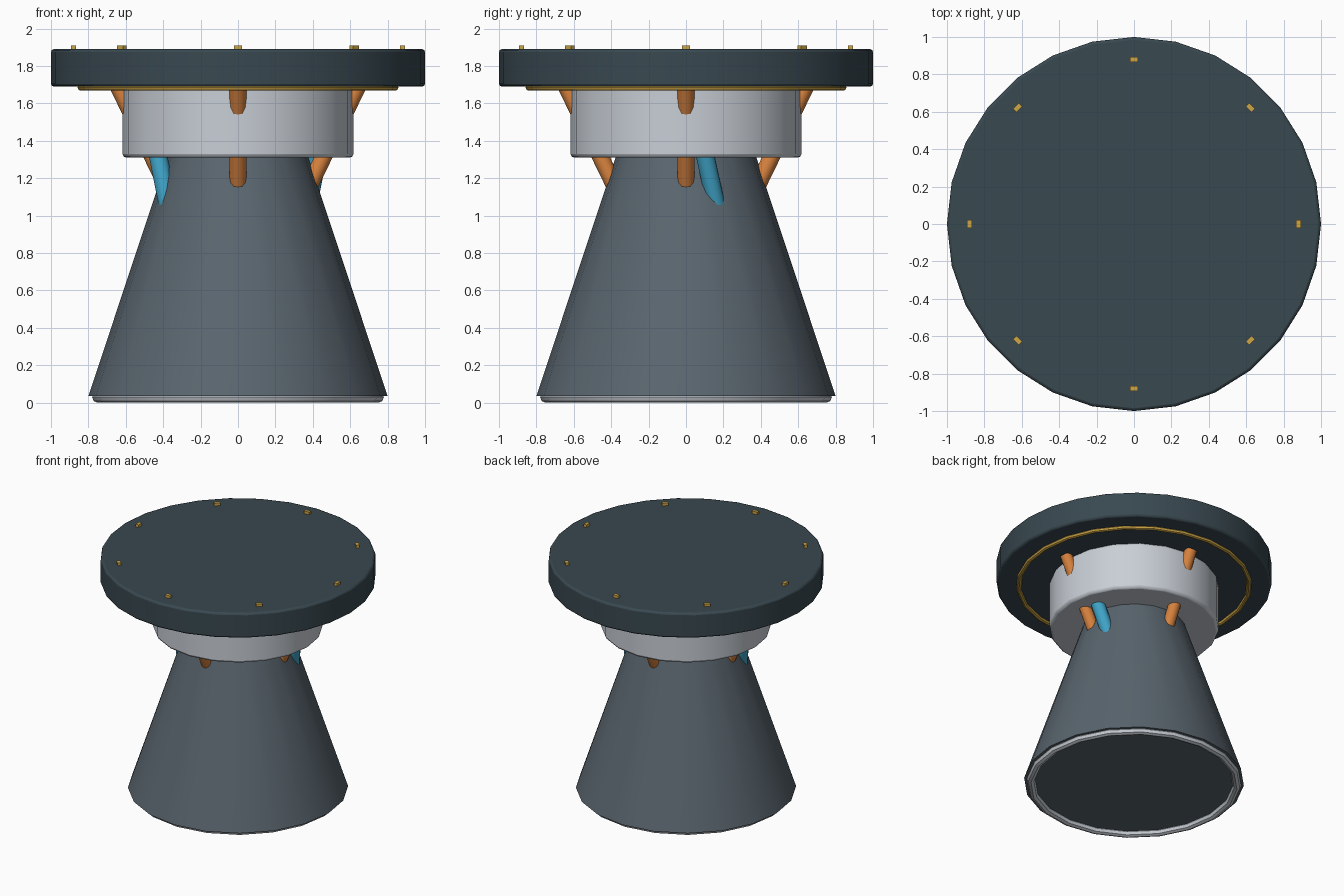
import bpy
from math import sin, cos, pi, radians
from mathutils import Vector

if "Cube" in bpy.data.objects:
    bpy.data.objects.remove(bpy.data.objects["Cube"])


def material(name, r, g, b):
    m = bpy.data.materials.new(name)
    m.diffuse_color = (r, g, b, 1)
    m.use_nodes = True
    m.node_tree.nodes["Principled BSDF"].inputs["Base Color"].default_value = m.diffuse_color
    return m


DARK = material("dark_slate", 0.04, 0.065, 0.08)
SLATE = material("slate", 0.10, 0.13, 0.155)
PALE = material("pale_metal", 0.58, 0.62, 0.67)
GOLD = material("gold", 0.62, 0.38, 0.06)
COPPER = material("copper", 0.70, 0.23, 0.05)
BLUE = material("blue", 0.05, 0.36, 0.56)


def finish(name, mat, bevel=0):
    ob = bpy.context.object
    ob.name = name
    ob.data.materials.append(mat)
    if bevel:
        mod = ob.modifiers.new("bevel", "BEVEL")
        mod.width = bevel
        mod.segments = 2
        mod.limit_method = "ANGLE"
        mod.angle_limit = radians(40)
    bpy.ops.object.shade_smooth_by_angle(angle=radians(35))
    return ob


def frustum(name, sides, r1, r2, z1, z2, mat, bevel=0):
    bpy.ops.mesh.primitive_cone_add(vertices=sides, radius1=r1, radius2=r2, depth=z2 - z1,
                                    location=(0, 0, (z1 + z2) / 2))
    return finish(name, mat, bevel)


def ring(name, major, minor, z, mat, sides, minor_sides=8):
    bpy.ops.mesh.primitive_torus_add(major_radius=major, minor_radius=minor, major_segments=sides,
                                     minor_segments=minor_sides, location=(0, 0, z))
    return finish(name, mat)


def rod(name, a, b, radius, turn, mat):
    # straight round rod between two points, turned about the z axis
    def spin(p):
        return Vector((p[0] * cos(turn) - p[1] * sin(turn),
                       p[0] * sin(turn) + p[1] * cos(turn), p[2]))
    a, b = spin(a), spin(b)
    bpy.ops.mesh.primitive_cylinder_add(vertices=12, radius=radius, depth=(b - a).length,
                                        location=(a + b) / 2)
    bpy.context.object.rotation_euler = (b - a).to_track_quat("Z", "Y").to_euler()
    return finish(name, mat)


# Flared pedestal with a foot ring
frustum("pedestal", 20, 0.80, 0.34, 0.035, 1.42, SLATE)
ring("foot_ring", 0.75, 0.03, 0.03, PALE, 20)

# Collar and round top
frustum("collar", 20, 0.617, 0.617, 1.31, 1.69, PALE, 0.02)
frustum("top_disc", 28, 1.0, 1.0, 1.69, 1.89, DARK, 0.015)
ring("underside_ring", 0.84, 0.018, 1.686, GOLD, 24)

# Four slanted struts passing through the collar
for i in range(4):
    rod(f"strut_{i + 1}", (0.38, 0, 1.156), (0.645, 0, 1.70), 0.045, i * pi / 2, COPPER)

# Two blue pipes on opposite sides
for i in range(2):
    rod(f"pipe_{i + 1}", (0.375, 0.16, 1.06), (0.475, 0.05, 1.56), 0.05, i * pi, BLUE)

# Eight markers around the rim
for i in range(8):
    a = i * pi / 4
    bpy.ops.mesh.primitive_cube_add(size=1, location=(0.88 * cos(a), 0.88 * sin(a), 1.893),
                                    rotation=(0, 0, a))
    bpy.context.object.scale = (0.026, 0.045, 0.036)
    finish(f"rim_marker_{i + 1}", GOLD)
